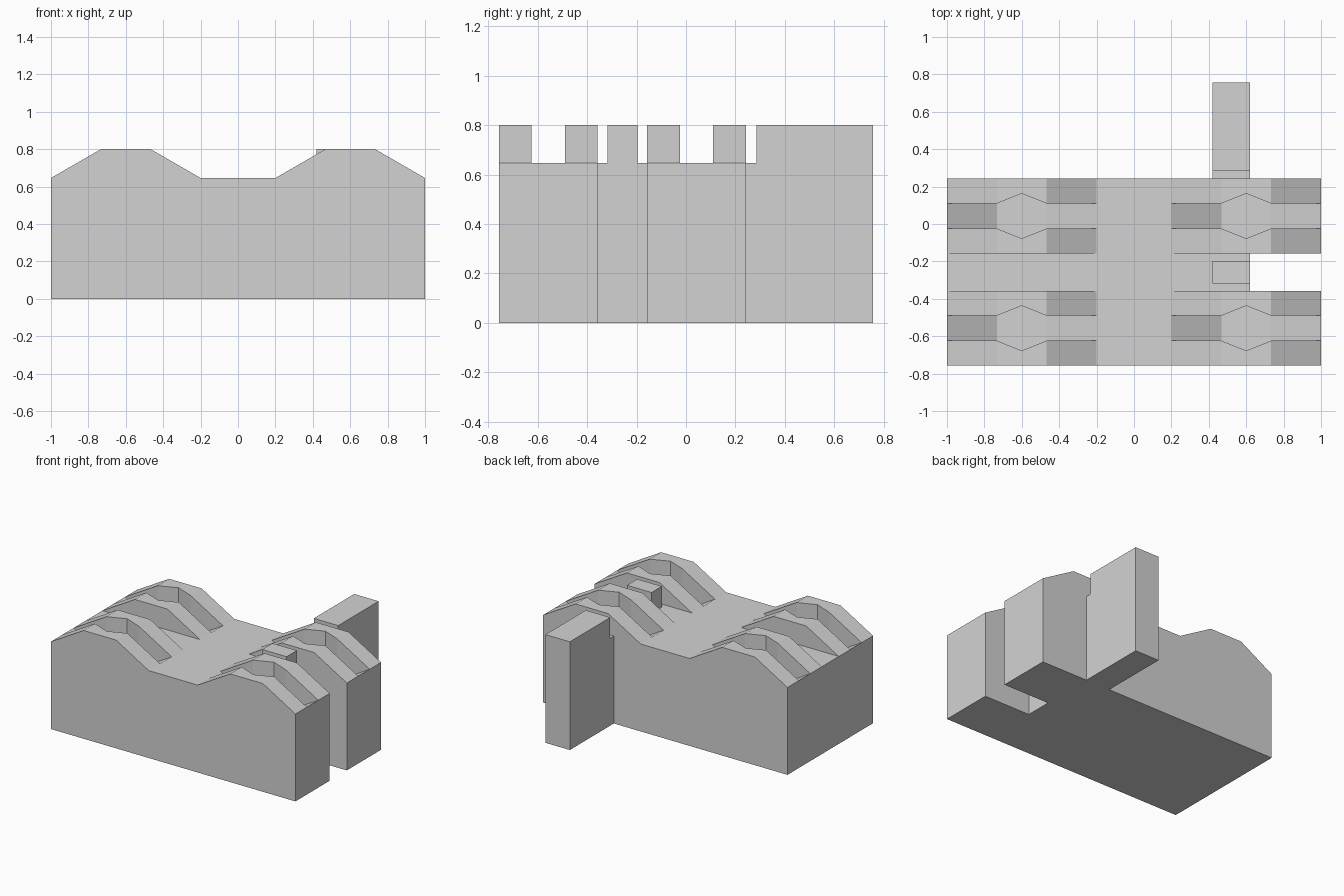
import bpy, bmesh

if "Cube" in bpy.data.objects:
    bpy.data.objects.remove(bpy.data.objects["Cube"], do_unlink=True)

grey = bpy.data.materials.new("plain grey")
grey.use_nodes = True
colour = (0.65, 0.65, 0.65, 1)
grey.diffuse_color = colour
grey.node_tree.nodes["Principled BSDF"].inputs["Base Color"].default_value = colour

DECK, RISE = 0.646, 0.154       # flat deck height, hump rise
TOP = DECK + RISE
SPINE_FRONT, SPINE_BACK = -0.357, -0.157
FRONT, BACK, ARM_END = -0.757, 0.243, 0.757


def loft(name, sections):
    """Join (x, [(y, z), ...]) cross-sections into one closed solid."""
    bm = bmesh.new()
    rings = [[bm.verts.new((x, y, z)) for y, z in pts] for x, pts in sections]
    for a, b in zip(rings, rings[1:]):
        for i in range(len(a)):
            j = (i + 1) % len(a)
            bm.faces.new((a[i], a[j], b[j], b[i]))
    bm.faces.new(rings[0])
    bm.faces.new(rings[-1][::-1])
    bmesh.ops.remove_doubles(bm, verts=bm.verts, dist=0.0001)
    bmesh.ops.recalc_face_normals(bm, faces=bm.faces)
    mesh = bpy.data.meshes.new(name)
    bm.to_mesh(mesh)
    bm.free()
    mesh.materials.append(grey)
    obj = bpy.data.objects.new(name, mesh)
    bpy.context.collection.objects.link(obj)
    return obj


def prism(name, x0, x1, profile):
    return loft(name, [(x0, profile), (x1, profile)])


def rect(y0, y1, z0, z1):
    return [(y0, z0), (y0, z1), (y1, z1), (y1, z0)]


def lane(name, y0, y1):
    """Double-humped lane whose grooves dip as far as the humps rise."""
    mid = (y0 + y1) / 2
    # distance from hump centre, rise, groove half width
    hump = [(-0.4, 0, 0.067), (-0.133, RISE, 0.067), (0, RISE, 0.12),
            (0.133, RISE, 0.067), (0.4, 0, 0.067)]
    sections = []
    for centre in (-0.6, 0.6):
        for dx, rise, w in hump:
            crest, floor = DECK + rise, DECK - rise
            sections.append((centre + dx, [
                (y0, 0), (y0, crest), (mid - w, crest), (mid - w, floor),
                (mid + w, floor), (mid + w, crest), (y1, crest), (y1, 0)]))
    return loft(name, sections)


# Two grooved lanes
lane("front_lane", FRONT, SPINE_FRONT)
lane("back_lane", SPINE_BACK, BACK)

# Flat spine between the lanes, open at the left end
prism("centre_spine", -1, 0.62, rect(SPINE_FRONT, SPINE_BACK, 0, DECK))

# Raised block on the spine
prism("spine_block", 0.42, 0.62, rect(-0.317, -0.197, DECK, TOP))

# Arm reaching back, with a step where it meets the lane
prism("back_arm", 0.42, 0.62, [
    (BACK, 0), (BACK, DECK), (BACK + 0.042, DECK), (BACK + 0.042, TOP),
    (ARM_END, TOP), (ARM_END, 0)])
